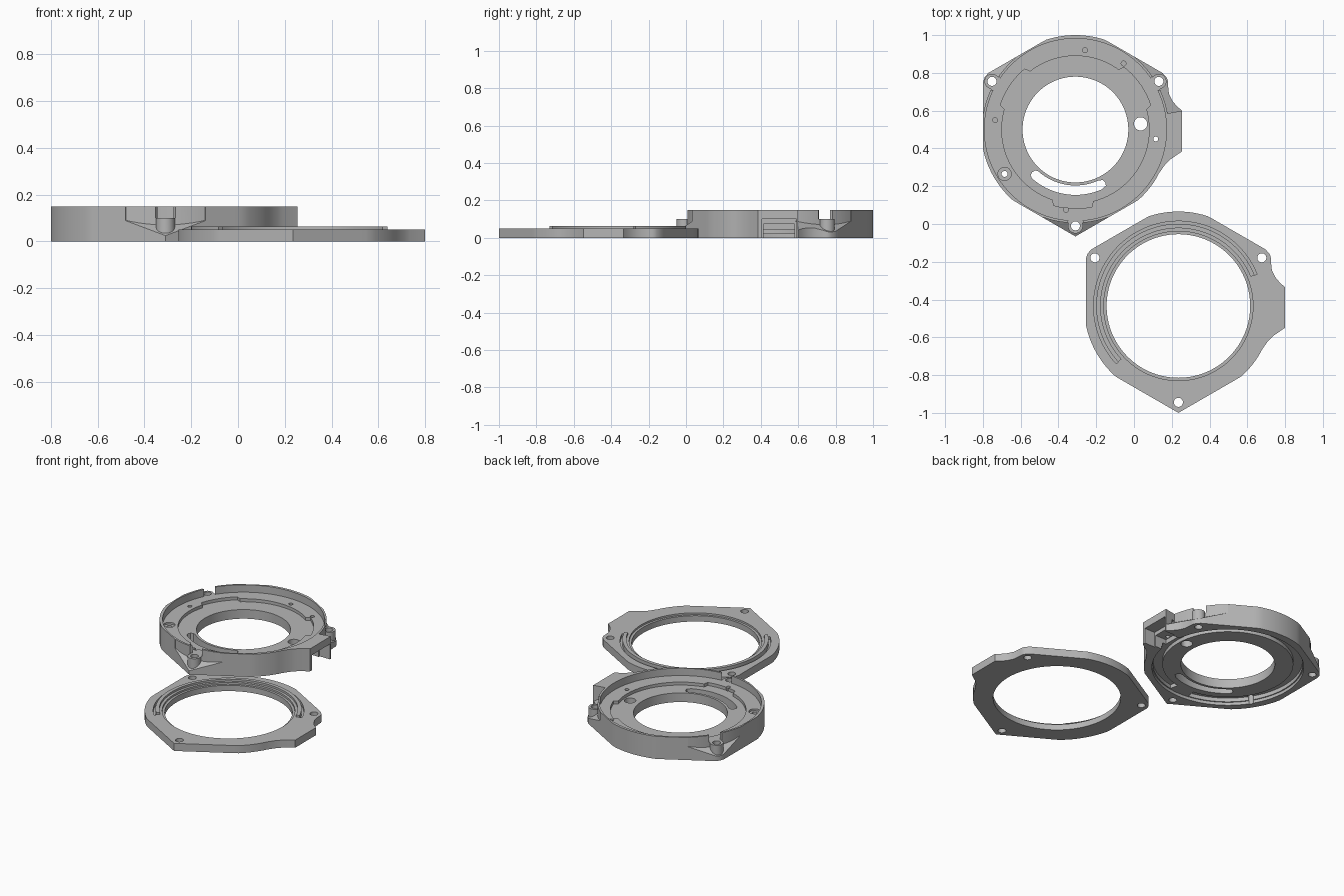
import bpy, bmesh, math
from math import sin, cos, radians, degrees, atan2, hypot

if "Cube" in bpy.data.objects:
    bpy.data.objects.remove(bpy.data.objects["Cube"])

grey = bpy.data.materials.new("satin_grey")
grey.diffuse_color = (0.47, 0.47, 0.47, 1)
grey.use_nodes = True
grey.node_tree.nodes["Principled BSDF"].inputs["Base Color"].default_value = grey.diffuse_color


def prism(name, pts, z0, z1):
    """Closed outline extruded from z0 to z1 (z0 may be a function of x, y)."""
    bm = bmesh.new()
    low = z0 if callable(z0) else (lambda x, y: z0)
    a = [bm.verts.new((x, y, low(x, y))) for x, y in pts]
    b = [bm.verts.new((x, y, z1)) for x, y in pts]
    n = len(pts)
    bm.faces.new(a[::-1])
    bm.faces.new(b)
    for i in range(n):
        j = (i + 1) % n
        bm.faces.new((a[i], a[j], b[j], b[i]))
    bmesh.ops.recalc_face_normals(bm, faces=bm.faces)
    me = bpy.data.meshes.new(name)
    bm.to_mesh(me)
    bm.free()
    me.materials.append(grey)
    ob = bpy.data.objects.new(name, me)
    bpy.context.collection.objects.link(ob)
    return ob


def polar(r, a):
    return (r * cos(radians(a)), r * sin(radians(a)))


def disc(r, x=0, y=0, n=32):
    return [(x + r * cos(2 * math.pi * i / n), y + r * sin(2 * math.pi * i / n))
            for i in range(n)]


def band(r0, r1, a0, a1):
    n = max(4, int((a1 - a0) / 3))
    ang = [a0 + (a1 - a0) * i / n for i in range(n + 1)]
    return [polar(r1, a) for a in ang] + [polar(r0, a) for a in reversed(ang)]


def combine(ob, pts, z0, z1, op='DIFFERENCE'):
    tool = prism("helper", pts, z0, z1)
    tool.hide_render = True
    m = ob.modifiers.new("bool", 'BOOLEAN')
    m.operation, m.solver, m.object = op, 'EXACT', tool
    bpy.context.view_layer.objects.active = ob
    bpy.ops.object.modifier_apply(modifier=m.name)
    bpy.data.objects.remove(tool)


def finish(ob, x, y):
    ob.location = (x, y, 0)
    bpy.ops.object.select_all(action='DESELECT')
    ob.select_set(True)
    bpy.context.view_layer.objects.active = ob
    bpy.ops.object.shade_smooth_by_angle(angle=radians(30))


LUGS = (30, 150, 270)


def outline():
    """Round body with flats meeting at three lugs, and a side port tab."""
    pts = [(0.44, -0.235), (0.475, -0.185), (0.50, -0.16), (0.565, -0.115),
           (0.565, 0.10), (0.54, 0.12), (0.515, 0.15), (0.495, 0.19), (0.49, 0.235)]
    for a in [27, 28.5] + list(range(30, 331, 3)):
        d = min(abs(a - g) for g in LUGS)
        r = 0.5
        if d < 41.5:
            r = min(0.5 if d > 41.5 else 9, 0.49 / cos(radians(30 - d)))
            if a < 200:
                r = min(r, 0.555)
        pts.append(polar(r, a))
    return pts


# Housing body: outer block
housing = prism("housing", outline(), 0, 0.148)

# Sloped lug corners, screw bosses and wall notches
for g in LUGS:
    ux, uy = polar(1, g)
    combine(housing, band(0.495, 0.68, g - 20, g + 20),
            lambda x, y: 0.08 - 0.65 * (x * ux + y * uy - 0.48), 0.2)
    cx, cy = polar(0.51, g)
    combine(housing, disc(0.04, cx, cy), 0.01, 0.11, 'UNION')
    combine(housing, disc(0.046, cx, cy), 0.10, 0.2)

# Stepped interior and central opening
combine(housing, disc(0.482, n=120), 0.10, 0.2)
step = []
for a in range(0, 360, 2):
    wide = 17 <= a <= 52 or 130 <= a <= 162 or 254 <= a <= 283
    step.append(polar(0.418 if wide else 0.39, a))
combine(housing, step, 0.08, 0.2)
combine(housing, disc(0.28, n=96), -0.1, 0.2)

# Underside recess and ring channel
combine(housing, disc(0.452, n=120), -0.1, 0.02)
combine(housing, band(0.39, 0.445, -80, 262), -0.1, 0.045)

# Curved slot with rounded ends
slot = [polar(0.346, a) for a in range(228, 297, 3)]
slot += [polar(0.338, 298.5), polar(0.321, 299.5), polar(0.304, 298.5)]
slot += [polar(0.296, a) for a in range(294, 227, -3)]
slot += [polar(0.304, 225.5), polar(0.321, 224.5), polar(0.338, 225.5)]
combine(housing, slot, -0.1, 0.2)

# Side port opening
combine(housing, [(0.49, -0.095), (0.7, -0.095), (0.7, 0.09), (0.49, 0.09)], -0.1, 0.10)
combine(housing, [(0.41, -0.085), (0.5, -0.085), (0.5, 0.08), (0.41, 0.08)], -0.1, 0.075)

# Through holes, small pilot holes and countersunk hole
for g in LUGS:
    combine(housing, disc(0.024, *polar(0.51, g)), -0.1, 0.2)
combine(housing, disc(0.035, 0.345, 0.03), -0.1, 0.2)
for x, y in ((0.05, 0.42), (-0.425, 0.05), (0.425, -0.05), (-0.05, -0.425), (0.255, 0.35)):
    combine(housing, disc(0.013, x, y, 16), 0.06, 0.2)
combine(housing, disc(0.035, -0.375, -0.235), 0.088, 0.2)
combine(housing, disc(0.016, -0.375, -0.235, 16), -0.1, 0.2)
finish(housing, -0.31, 0.50)

# Cover plate with curved ridge, groove and stepped opening
cover = prism("cover_plate", outline(), 0, 0.05)
combine(cover, band(0.412, 0.435, 22, 223), 0.04, 0.063, 'UNION')
combine(cover, band(0.435, 0.449, 22, 223), 0.03, 0.2)
combine(cover, disc(0.395, n=120), 0.038, 0.2)
combine(cover, disc(0.38, n=120), -0.1, 0.2)
for g in LUGS:
    combine(cover, disc(0.024, *polar(0.51, g)), -0.1, 0.2)
finish(cover, 0.235, -0.434)
